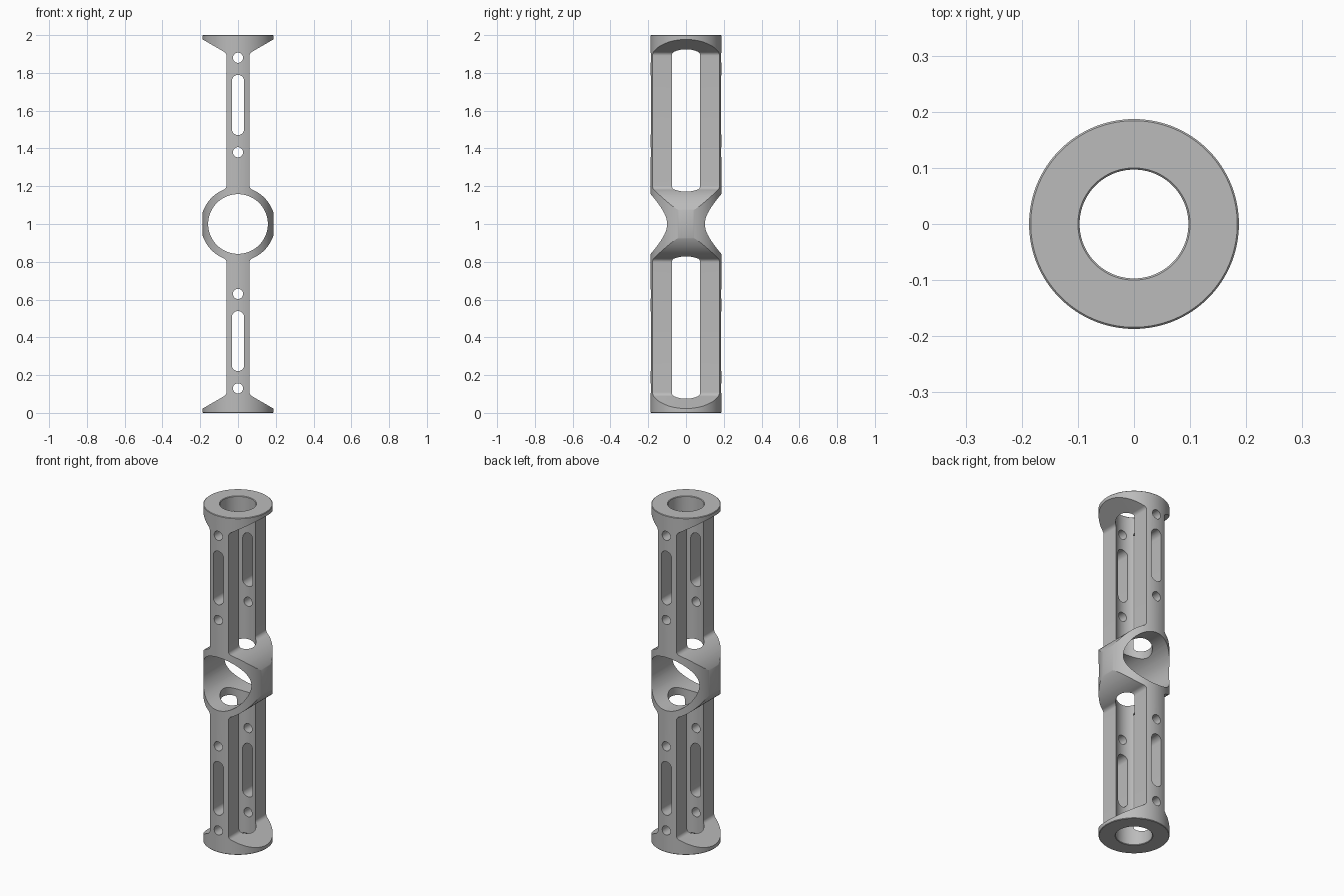
import bpy, bmesh
from math import sin, cos, pi, atan2, sqrt, radians, tan

if "Cube" in bpy.data.objects:
    bpy.data.objects.remove(bpy.data.objects["Cube"])

RADIUS, BORE, LEG = 0.187, 0.097, 0.061
RING_OUT, RING_IN = 0.197, 0.158
CHAMFER = 0.003


def finish(name, bm):
    bmesh.ops.recalc_face_normals(bm, faces=bm.faces)
    mesh = bpy.data.meshes.new(name)
    bm.to_mesh(mesh)
    bm.free()
    obj = bpy.data.objects.new(name, mesh)
    bpy.context.collection.objects.link(obj)
    return obj


def lathe(name, profile, sides=128):
    """Closed solid of revolution about z from (radius, height) pairs."""
    bm = bmesh.new()
    rings = [[bm.verts.new((r * cos(2 * pi * i / sides), r * sin(2 * pi * i / sides), z))
              for i in range(sides)] for r, z in profile]
    for low, high in zip(rings, rings[1:]):
        for i in range(sides):
            j = (i + 1) % sides
            bm.faces.new((low[i], low[j], high[j], high[i]))
    bm.faces.new(rings[0])
    bm.faces.new(rings[-1])
    return finish(name, bm)


def prism(name, outline, depth=0.3):
    """Outline in x and z, extruded along y."""
    bm = bmesh.new()
    face = bm.faces.new([bm.verts.new((x, -depth, z)) for x, z in outline])
    top = bmesh.ops.extrude_face_region(bm, geom=[face])["geom"]
    bmesh.ops.translate(bm, vec=(0, 2 * depth, 0),
                        verts=[v for v in top if isinstance(v, bmesh.types.BMVert)])
    return finish(name, bm)


def arc(cx, cz, r, start, end, steps):
    return [(cx + r * cos(start + (end - start) * i / steps),
             cz + r * sin(start + (end - start) * i / steps)) for i in range(steps + 1)]


def slot(name, z, r, half=0.0):
    """Round hole, or a slot when half is above zero."""
    upper = arc(0, z + half, r, 0, pi, 20)
    lower = arc(0, z - half, r, pi, 2 * pi, 20)
    if half == 0:
        upper, lower = upper[:-1], lower[:-1]
    return prism(name, upper + lower)


def combine(obj, tool, operation):
    mod = obj.modifiers.new("cut", "BOOLEAN")
    mod.operation, mod.object, mod.solver = operation, tool, "EXACT"
    bpy.context.view_layer.objects.active = obj
    bpy.ops.object.modifier_apply(modifier=mod.name)
    bpy.data.objects.remove(tool)


# Round bar with lightly chamfered ends
body = lathe("double_leg_spacer", [(RADIUS - CHAMFER, 0), (RADIUS, CHAMFER),
                                   (RADIUS, 2 - CHAMFER), (RADIUS - CHAMFER, 2)])

# Quarter of the side outline, relative to the middle: ring, fillet, leg, fillet, sloped flange
fillet = 0.024
height = sqrt((RING_OUT + fillet) ** 2 - (LEG + fillet) ** 2)
meet = atan2(height, LEG + fillet)
slope = radians(30)
corner = 0.977 - (RADIUS - LEG) * tan(slope)
quarter = arc(0, 0, RING_OUT, 0.02, meet, 32)
quarter += arc(LEG + fillet, height, fillet, meet + pi, pi, 8)[1:]
quarter += arc(LEG + fillet, corner - fillet * tan(slope), fillet, pi, radians(120), 8)
quarter += [(0.25, 0.977 + (0.25 - RADIUS) * tan(slope)), (0.25, 1.1)]

outline = []
for sx, sz in ((1, 1), (-1, 1), (-1, -1), (1, -1)):
    part = [(sx * x, 1 + sz * z) for x, z in quarter]
    outline += part if sx * sz > 0 else part[::-1]
combine(body, prism("side_outline", outline), "INTERSECT")

# Lengthwise bore, flared at both ends
combine(body, lathe("bore", [(BORE + 2 * CHAMFER, -CHAMFER), (BORE, CHAMFER),
                             (BORE, 2 - CHAMFER), (BORE + 2 * CHAMFER, 2 + CHAMFER)]), "DIFFERENCE")

# Large cross hole through the ring
combine(body, prism("ring_hole", arc(0, 1, RING_IN, 0, 2 * pi, 96)[:-1]), "DIFFERENCE")

# Slot and two pin holes in each leg pair
for middle in (0.38, 1.63):
    combine(body, slot("leg_slot", middle, 0.033, 0.126), "DIFFERENCE")
    for offset in (-0.25, 0.25):
        combine(body, slot("pin_hole", middle + offset, 0.027), "DIFFERENCE")

# Plain grey finish
grey = bpy.data.materials.new("plain grey")
grey.use_nodes = True
colour = (0.5, 0.5, 0.5, 1)
grey.diffuse_color = colour
grey.node_tree.nodes["Principled BSDF"].inputs["Base Color"].default_value = colour
body.data.materials.clear()
body.data.materials.append(grey)

bpy.ops.object.select_all(action="DESELECT")
body.select_set(True)
bpy.context.view_layer.objects.active = body
bpy.ops.object.shade_smooth_by_angle(angle=radians(25))
